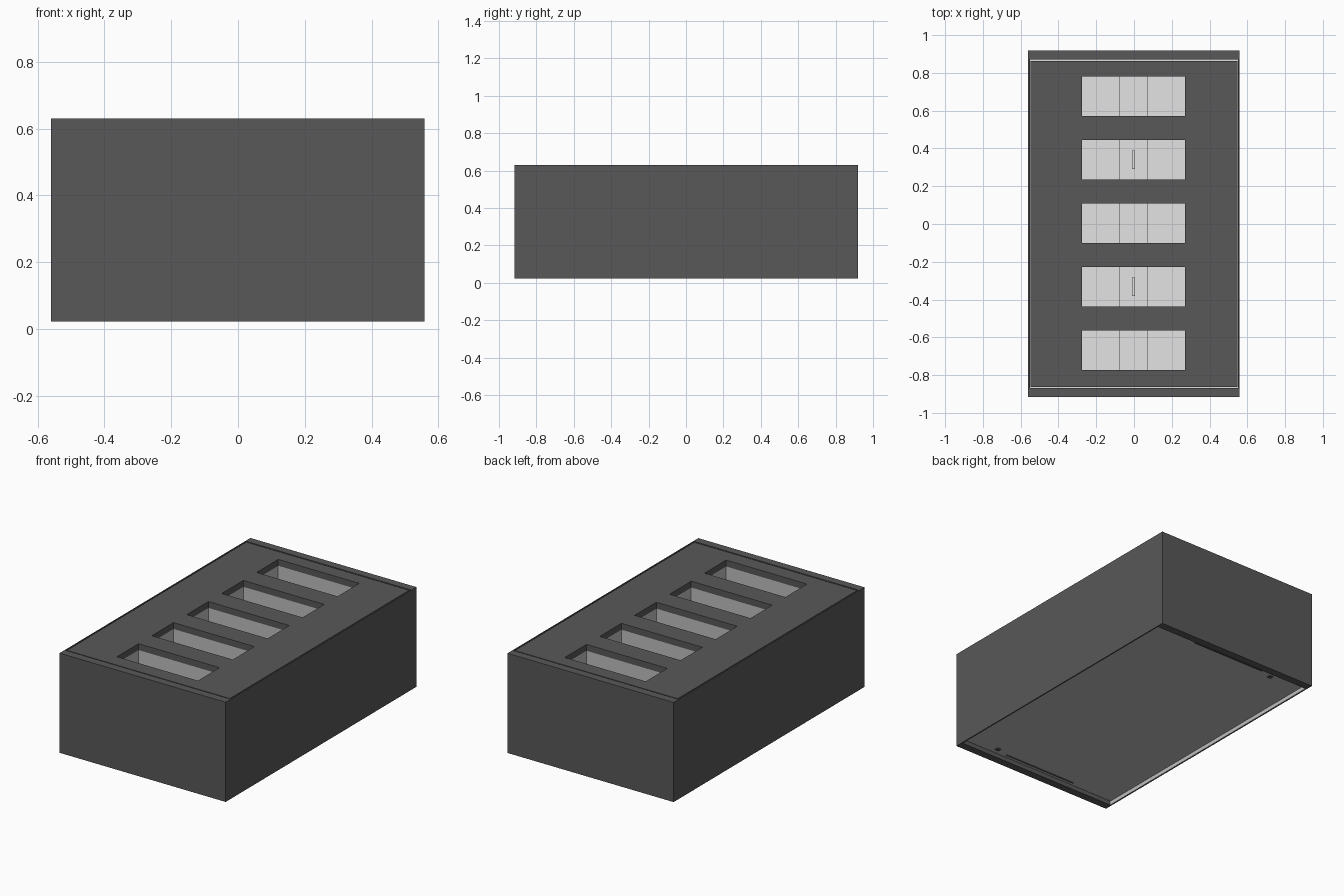
import bpy, bmesh

if "Cube" in bpy.data.objects:
    bpy.data.objects.remove(bpy.data.objects["Cube"])


def material(name, v):
    m = bpy.data.materials.new(name)
    m.diffuse_color = (v, v, v, 1)
    m.use_nodes = True
    m.node_tree.nodes["Principled BSDF"].inputs["Base Color"].default_value = m.diffuse_color
    return m


DARK = material("charcoal", 0.098)
LIGHT = material("light grey", 0.52)
PALE = material("pale grey", 0.77)


def plate(name, xs, ys, z0, z1, mat, hole=lambda i, j: False):
    """Slab on a grid of x and y cuts, with chosen cells left open."""
    bm = bmesh.new()
    verts = [[bm.verts.new((x, y, z0)) for y in ys] for x in xs]
    for i in range(len(xs) - 1):
        for j in range(len(ys) - 1):
            if not hole(i, j):
                bm.faces.new((verts[i][j], verts[i + 1][j],
                              verts[i + 1][j + 1], verts[i][j + 1]))
    ext = bmesh.ops.extrude_face_region(bm, geom=bm.faces[:], use_keep_orig=True)
    top = [g for g in ext["geom"] if isinstance(g, bmesh.types.BMVert)]
    bmesh.ops.translate(bm, verts=top, vec=(0, 0, z1 - z0))
    bmesh.ops.recalc_face_normals(bm, faces=bm.faces[:])
    me = bpy.data.meshes.new(name)
    bm.to_mesh(me)
    bm.free()
    me.materials.append(mat)
    ob = bpy.data.objects.new(name, me)
    bpy.context.collection.objects.link(ob)
    return ob


X0, X1, Y0, Y1 = -0.56, 0.559, -0.917, 0.919
Z0, Z1 = 0.023, 0.63
SX0, SX1 = -0.275, 0.27            # slot width
HALF, PITCH, MID = 0.104, 0.336, 0.004
slots = [(MID + k * PITCH - HALF, MID + k * PITCH + HALF) for k in range(-2, 3)]

# Outer walls: thick ends, thin sides with a light lining
plate("front_wall", [X0, X1], [Y0, Y0 + 0.048], Z0, Z1, DARK)
plate("back_wall", [X0, X1], [Y1 - 0.048, Y1], Z0, Z1, DARK)
for side, xa, xb, la, lb in (("left", X0, X0 + 0.006, X0 + 0.006, X0 + 0.009),
                             ("right", X1 - 0.006, X1, X1 - 0.009, X1 - 0.006)):
    plate(side + "_wall", [xa, xb], [Y0 + 0.048, Y1 - 0.048], Z0, Z1, DARK)
    plate(side + "_lining", [la, lb], [Y0 + 0.048, Y1 - 0.048], Z0 + 0.001, Z1 - 0.03, LIGHT)

# Top panel with five open slots and a narrow gap at the ends
ycuts = [Y0 + 0.055] + [y for s in slots for y in s] + [Y1 - 0.055]
plate("top_panel", [X0 + 0.011, SX0, SX1, X1 - 0.011], ycuts, Z1 - 0.04, Z1 - 0.001, DARK,
      lambda i, j: i == 1 and j % 2 == 1)

# Light sleeve under every slot
t = 0.006
for n, (a, b) in enumerate(slots):
    plate(f"slot_sleeve_{n + 1}", [SX0 - t, SX0, SX1, SX1 + t], [a - t, a, b, b + t],
          0.065, Z1 - 0.04, LIGHT, lambda i, j: i == 1 and j == 1)

# Inner floor with a raised centre strip and two small bars
plate("inner_floor", [X0 + 0.009, X1 - 0.009], [Y0 + 0.048, Y1 - 0.048], 0.058, 0.065, PALE)
plate("centre_strip", [-0.08, 0.075], [Y0 + 0.06, Y1 - 0.06], 0.065, 0.11, PALE)
for n in (1, 3):
    c = sum(slots[n]) / 2
    plate(f"strip_bar_{n}", [-0.011, 0.006], [c - 0.05, c + 0.05], 0.11, 0.14, PALE)

# Recessed bottom panel with a thin ridge and stud near each end
plate("bottom_panel", [X0 + 0.012, X1 - 0.012], [Y0 + 0.054, Y1 - 0.054], 0.045, 0.058, LIGHT)
for s in (-1, 1):
    y = 0.84 * s
    plate("bottom_ridge", [-0.25, 0.25], [y - 0.004, y + 0.004], 0.041, 0.045, DARK)
    x, y = -0.33 * s, 0.82 * s
    plate("bottom_stud", [x - 0.012, x + 0.012], [y - 0.012, y + 0.012], 0.039, 0.045, DARK)
